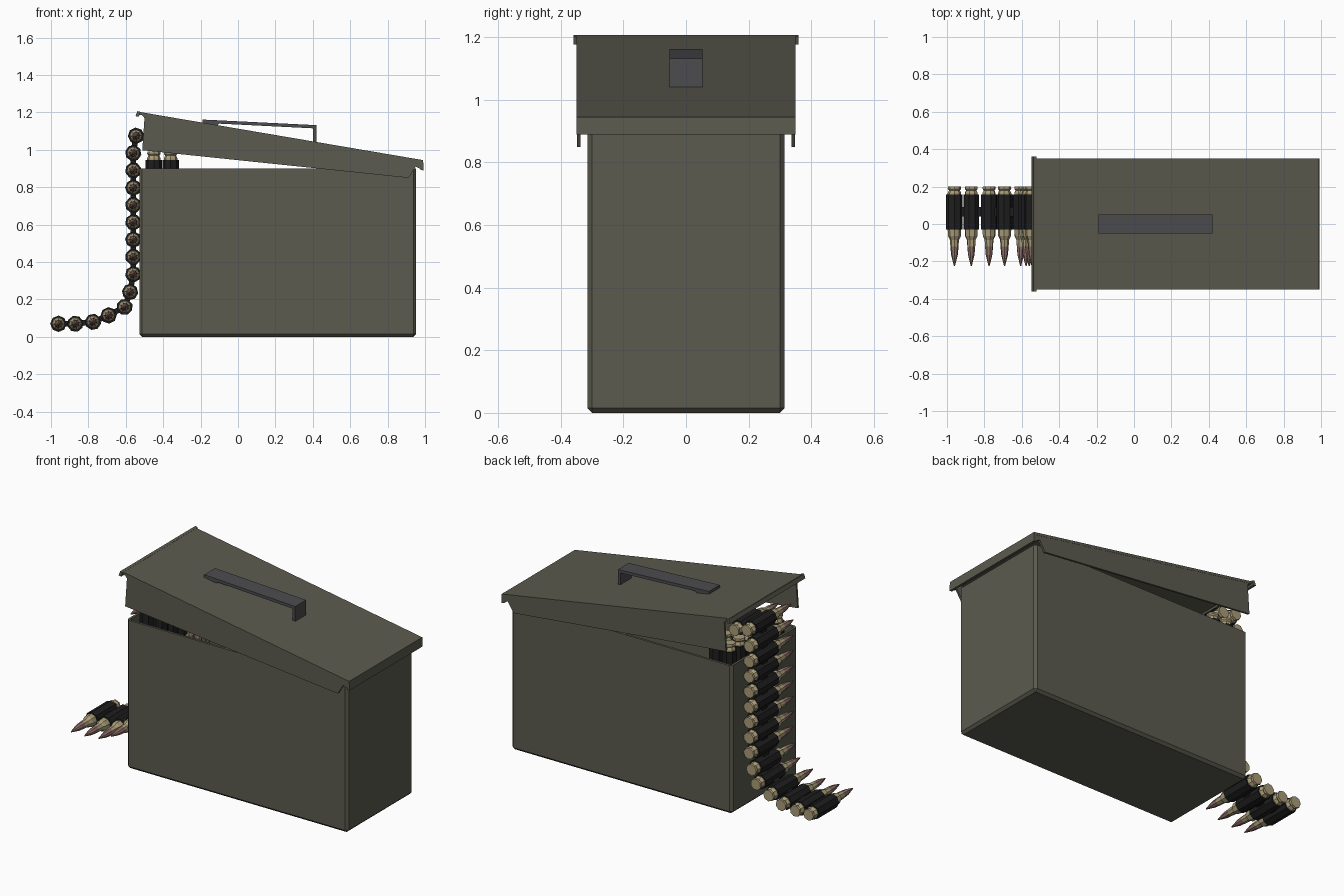
import bpy, bmesh, math
from mathutils import Matrix, Vector

if "Cube" in bpy.data.objects:
    bpy.data.objects.remove(bpy.data.objects["Cube"])


def material(name, rgb):
    m = bpy.data.materials.new(name)
    m.diffuse_color = (*rgb, 1)
    m.use_nodes = True
    m.node_tree.nodes["Principled BSDF"].inputs["Base Color"].default_value = m.diffuse_color
    return m


olive = material("olive paint", (0.105, 0.103, 0.078))
steel = material("dark steel", (0.072, 0.071, 0.076))
brass = material("brass", (0.40, 0.335, 0.19))
copper = material("copper", (0.28, 0.165, 0.14))
black = material("black links", (0.013, 0.013, 0.014))


def finish(bm, name, *mats):
    bmesh.ops.recalc_face_normals(bm, faces=bm.faces)
    me = bpy.data.meshes.new(name)
    bm.to_mesh(me)
    bm.free()
    for m in mats:
        me.materials.append(m)
    ob = bpy.data.objects.new(name, me)
    bpy.context.collection.objects.link(ob)
    return ob


def prism(bm, profile, y0, y1):
    """Extrude an xz outline from y0 to y1."""
    f = bm.faces.new([bm.verts.new((x, y0, z)) for x, z in profile])
    ext = bmesh.ops.extrude_face_region(bm, geom=[f])["geom"]
    bmesh.ops.translate(bm, vec=(0, y1 - y0, 0),
                        verts=[v for v in ext if isinstance(v, bmesh.types.BMVert)])


# Open-topped box with softened corners and thin walls
bm = bmesh.new()
bmesh.ops.create_cube(bm, size=1, matrix=Matrix.Translation((0.213, 0, 0.45))
                      @ Matrix.Diagonal((1.48, 0.63, 0.9, 1)))
top = [f for f in bm.faces if f.normal.z > 0.9]
bmesh.ops.delete(bm, geom=top, context='FACES_ONLY')
edges = [e for e in bm.edges if not all(v.co.z > 0.8 for v in e.verts)]
bmesh.ops.bevel(bm, geom=edges, offset=0.015, segments=1, affect='EDGES')
box = finish(bm, "box_body", olive)
wall = box.modifiers.new("wall", 'SOLIDIFY')
wall.thickness = 0.015
wall.offset = -1

# Tilted lid top, with a turned-down lip at both ends
bm = bmesh.new()
prism(bm, [(-0.54, 1.205), (0.99, 0.945), (0.987, 0.93), (-0.54, 1.19)], -0.35, 0.35)
prism(bm, [(-0.538, 1.207), (-0.522, 1.203), (-0.53, 1.177), (-0.548, 1.18)], -0.36, 0.36)
prism(bm, [(0.975, 0.945), (0.99, 0.945), (0.992, 0.89), (0.975, 0.893)], -0.35, 0.35)
finish(bm, "lid_top", olive)

# Lid side skirts
skirt = [(-0.52, 1.195), (0.985, 0.94), (0.985, 0.893), (0.95, 0.91),
         (0.912, 0.85), (-0.512, 0.998), (-0.50, 1.17)]
bm = bmesh.new()
for s in (-1, 1):
    prism(bm, skirt, s * 0.337, s * 0.349)
finish(bm, "lid_skirts", olive)

# Carrying handle: strap with a tall and a short leg
bm = bmesh.new()
prism(bm, [(-0.19, 1.162), (0.42, 1.132), (0.42, 1.035), (0.402, 1.035), (0.402, 1.115),
           (-0.10, 1.14), (-0.115, 1.125), (-0.19, 1.14)], -0.052, 0.052)
finish(bm, "handle", steel)

# Cartridge: turned profile (height below base, radius), pointing down local z
SIDES = 8
profile = [(0, 0.034), (-0.012, 0.036), (-0.02, 0.029), (-0.035, 0.036), (-0.043, 0.036),
           (-0.043, 0.044), (-0.23, 0.044), (-0.23, 0.036), (-0.265, 0.034),
           (-0.285, 0.024), (-0.32, 0.022), (-0.365, 0.018), (-0.425, 0.003)]
bm = bmesh.new()
rings = [[bm.verts.new((r * math.cos(2 * math.pi * k / SIDES),
                        r * math.sin(2 * math.pi * k / SIDES), z)) for k in range(SIDES)]
         for z, r in profile]
for i, (a, b) in enumerate(zip(rings, rings[1:])):
    for k in range(SIDES):
        f = bm.faces.new((a[k], a[k - 1], b[k - 1], b[k]))
        # brass case, black link sleeve, copper bullet
        f.material_index = 1 if 4 <= i <= 6 else 2 if i >= 10 else 0
bm.faces.new(rings[0])
bm.faces.new(rings[-1]).material_index = 2
cartridge = finish(bm, "belt_cartridge_0", brass, black, copper)


def place(name, loc, rot):
    ob = bpy.data.objects.new(name, cartridge.data)
    bpy.context.collection.objects.link(ob)
    ob.location, ob.rotation_euler = loc, rot


# Belt path in xz: floor, up the box end, over the rim
path = [(-0.96, 0.07), (-0.87, 0.07), (-0.775, 0.08), (-0.692, 0.115), (-0.606, 0.16),
        (-0.577, 0.24)]
path += [(-0.56, 0.335 + 0.0925 * i) for i in range(8)]
path += [(-0.545, 1.075), (-0.46, 1.055)]
for i, (x, z) in enumerate(path):
    rot = Matrix.Rotation(i * 0.5, 4, 'Y') @ Matrix.Rotation(-math.pi / 2, 4, 'X')
    if i == 0:
        cartridge.location, cartridge.rotation_euler = (x, 0.2, z), rot.to_euler()
    else:
        place(f"belt_cartridge_{i}", (x, 0.2, z), rot.to_euler())

# Small joints between neighbouring belt links
bm = bmesh.new()
for (x0, z0), (x1, z1) in zip(path, path[1:]):
    d = Vector((x1 - x0, 0, z1 - z0))
    turn = Matrix.Rotation(-math.atan2(d.z, d.x), 4, 'Y')
    bmesh.ops.create_cube(bm, size=1, matrix=Matrix.Translation(((x0 + x1) / 2, 0.065, (z0 + z1) / 2))
                          @ turn @ Matrix.Diagonal((d.length * 0.5, 0.05, 0.03, 1)))
finish(bm, "belt_joints", black)

# Spare cartridges standing base-up inside the box
for x in (-0.45, -0.36):
    for j in range(6):
        place("stored_cartridge", (x, -0.225 + 0.09 * j, 0.99), (0, 0, 0.2 * j))
